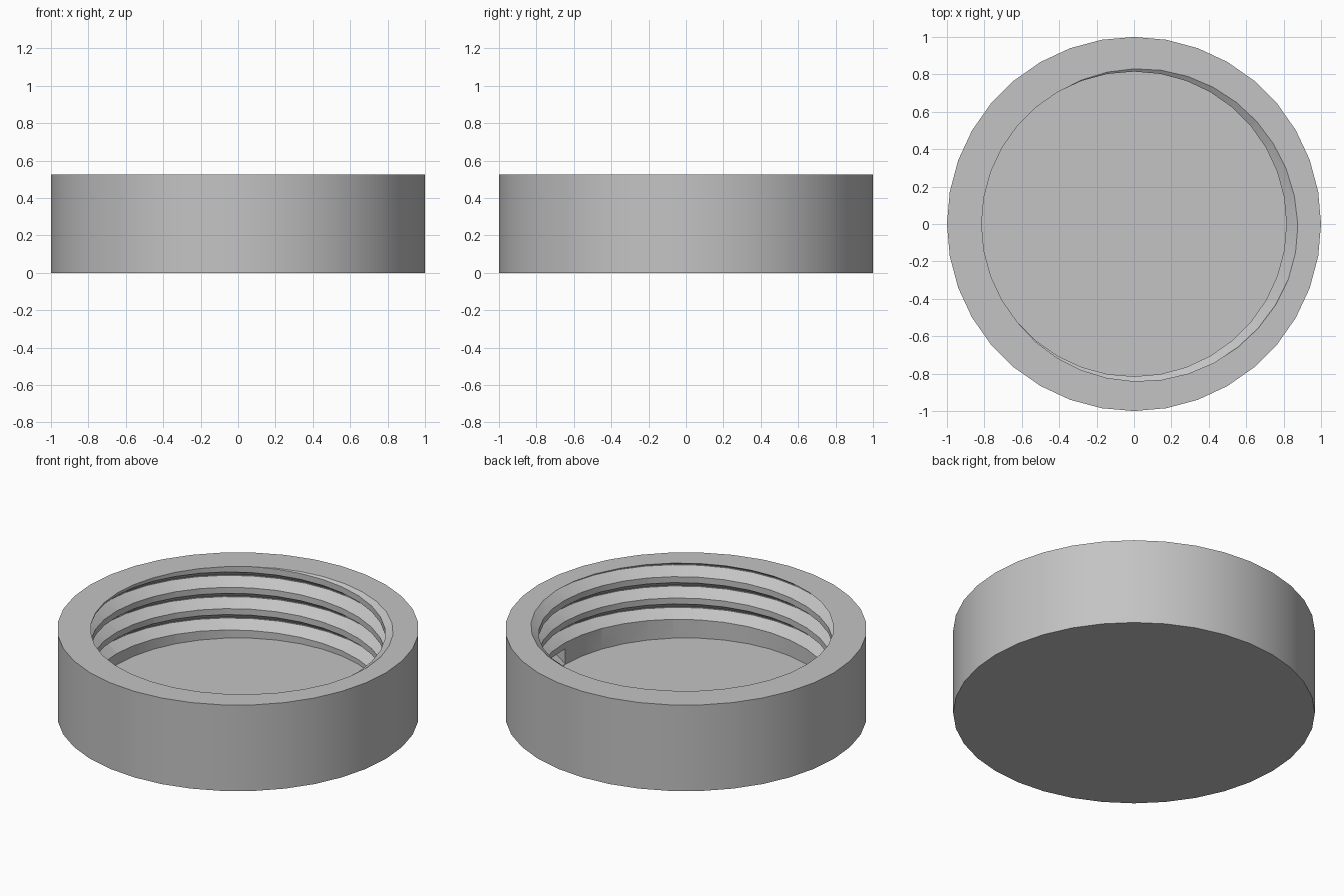
import bpy, bmesh
from math import cos, sin, tau

SIDES = 36
HEIGHT, FLOOR = 0.525, 0.089
OUTER, BORE, ROOT = 1.0, 0.815, 0.877
PITCH, TURNS = 0.13, 3.6

default = bpy.data.objects.get("Cube")
if default:
    bpy.data.objects.remove(default, do_unlink=True)

grey = bpy.data.materials.new("plain grey")
grey.use_nodes = True
colour = (0.55, 0.55, 0.55, 1)
grey.diffuse_color = colour
grey.node_tree.nodes["Principled BSDF"].inputs["Base Color"].default_value = colour


def make_object(name, bm):
    bmesh.ops.recalc_face_normals(bm, faces=bm.faces)
    mesh = bpy.data.meshes.new(name)
    bm.to_mesh(mesh)
    bm.free()
    mesh.materials.append(grey)
    obj = bpy.data.objects.new(name, mesh)
    bpy.context.collection.objects.link(obj)
    return obj


def ring(bm, radius, z):
    return [bm.verts.new((radius * cos(tau * i / SIDES), radius * sin(tau * i / SIDES), z))
            for i in range(SIDES)]


# Cup: flat bottom, straight outer wall, rim, bore and floor
bm = bmesh.new()
rings = [ring(bm, r, z) for r, z in
         ((OUTER, 0), (OUTER, HEIGHT), (BORE, HEIGHT), (BORE, FLOOR))]
for a, b in zip(rings, rings[1:]):
    for i in range(SIDES):
        j = (i + 1) % SIDES
        bm.faces.new((a[i], a[j], b[j], b[i]))
bm.faces.new(rings[0])
bm.faces.new(rings[-1])
cap = make_object("threaded_cap", bm)

# Thread groove: a trapezoid swept up a right-handed helix
lip = BORE - 0.003
profile = [(lip - 0.03, -0.002), (lip, -0.002), (ROOT, 0.044),
           (ROOT, 0.05), (lip, 0.096), (lip - 0.03, 0.096)]
bm = bmesh.new()
sections = []
for step in range(int(TURNS * SIDES) + 1):
    turn = step / SIDES
    c, s = cos(tau * turn), sin(tau * turn)
    sections.append([bm.verts.new((r * c, r * s, 0.092 + z + PITCH * turn)) for r, z in profile])
for a, b in zip(sections, sections[1:]):
    for i in range(len(profile)):
        j = (i + 1) % len(profile)
        bm.faces.new((a[i], a[j], b[j], b[i]))
bm.faces.new(sections[0])
bm.faces.new(sections[-1])
groove = make_object("thread_cutter", bm)
groove.hide_render = True

# Cut the thread into the bore
cut = cap.modifiers.new("thread", 'BOOLEAN')
cut.operation, cut.solver, cut.object = 'DIFFERENCE', 'EXACT', groove
bpy.ops.object.select_all(action='DESELECT')
bpy.context.view_layer.objects.active = cap
cap.select_set(True)
bpy.ops.object.modifier_apply(modifier=cut.name)
bpy.data.objects.remove(groove, do_unlink=True)
bpy.ops.object.shade_smooth_by_angle(angle=0.5)
